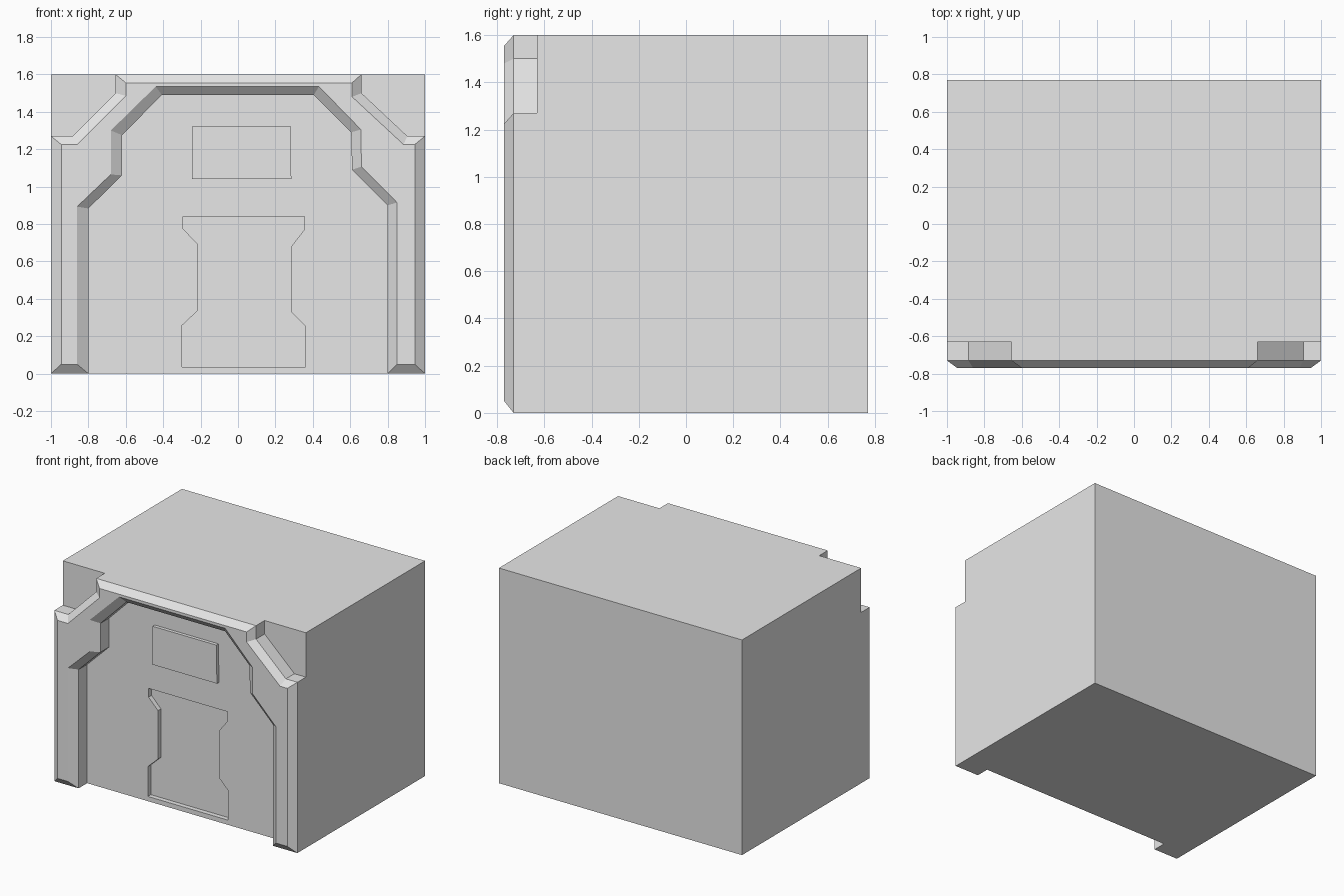
import bpy
import bmesh

# Remove the default object
default_cube = bpy.data.objects.get("Cube")
if default_cube:
    bpy.data.objects.remove(default_cube, do_unlink=True)

# Single matte grey for the whole model
GREY = (0.8, 0.8, 0.8, 1.0)
grey = bpy.data.materials.new("plain_grey")
grey.use_nodes = True
grey.diffuse_color = GREY
grey.node_tree.nodes["Principled BSDF"].inputs["Base Color"].default_value = GREY

# Depths of the main planes, from back to front
BACK, WALL, SHOULDER, FRONT = 0.77, -0.63, -0.73, -0.77


def loft(name, sections):
    """Solid through matching (x, z) outlines, each given with its depth y."""
    bm = bmesh.new()
    rings = [[bm.verts.new((x, y, z)) for x, z in outline]
             for y, outline in sections]
    bm.faces.new(rings[0])
    bm.faces.new(rings[-1])
    for lower, upper in zip(rings, rings[1:]):
        for i in range(len(lower)):
            j = (i + 1) % len(lower)
            bm.faces.new((lower[i], lower[j], upper[j], upper[i]))
    bmesh.ops.recalc_face_normals(bm, faces=bm.faces)
    mesh = bpy.data.meshes.new(name)
    bm.to_mesh(mesh)
    bm.free()
    mesh.materials.append(grey)
    obj = bpy.data.objects.new(name, mesh)
    bpy.context.scene.collection.objects.link(obj)
    return obj


# Main block behind the portal
block_outline = [(-1, 0), (1, 0), (1, 1.6), (-1, 1.6)]
main_block = loft("main_block", [(BACK, block_outline), (WALL, block_outline)])

# Door panel sunk into the front wall
door_outline = [
    (-0.3, 0.035), (0.36, 0.035), (0.36, 0.255), (0.285, 0.33),
    (0.285, 0.68), (0.355, 0.77), (0.355, 0.84), (-0.295, 0.84),
    (-0.295, 0.775), (-0.217, 0.695), (-0.217, 0.335), (-0.3, 0.257),
]
door_cutter = loft("door_cutter", [(WALL + 0.035, door_outline),
                                   (WALL - 0.05, door_outline)])
door_cutter.hide_render = True
door_cutter.hide_viewport = True
door_cut = main_block.modifiers.new("door_recess", 'BOOLEAN')
door_cut.operation = 'DIFFERENCE'
door_cut.solver = 'EXACT'
door_cut.object = door_cutter

# Raised sign panel above the door
sign_outline = [(-0.247, 1.04), (0.285, 1.04), (0.28, 1.325), (-0.243, 1.325)]
loft("sign_panel", [(WALL, sign_outline), (WALL - 0.025, sign_outline)])

# Portal frame: outer edge left to right, then the opening right to left
frame_base = [
    (-1, 0), (-1, 1.27), (-0.885, 1.27), (-0.655, 1.5), (-0.655, 1.6),
    (0.66, 1.6), (0.66, 1.5), (0.905, 1.27), (1, 1.27), (1, 0),
    (0.8, 0), (0.8, 0.9), (0.61, 1.09), (0.605, 1.29), (0.405, 1.49),
    (-0.407, 1.49), (-0.62, 1.275), (-0.62, 1.06), (-0.8, 0.883), (-0.8, 0),
]
frame_face = [
    (-0.945, 0.05), (-0.945, 1.225), (-0.86, 1.225), (-0.6, 1.485),
    (-0.6, 1.555), (0.61, 1.555), (0.61, 1.48), (0.885, 1.225),
    (0.945, 1.225), (0.945, 0.05),
    (0.85, 0.05), (0.85, 0.915), (0.66, 1.107), (0.657, 1.305),
    (0.433, 1.535), (-0.44, 1.535), (-0.68, 1.3), (-0.68, 1.065),
    (-0.86, 0.893), (-0.86, 0.05),
]
loft("portal_frame", [(WALL, frame_base), (SHOULDER, frame_base),
                      (FRONT, frame_face)])
